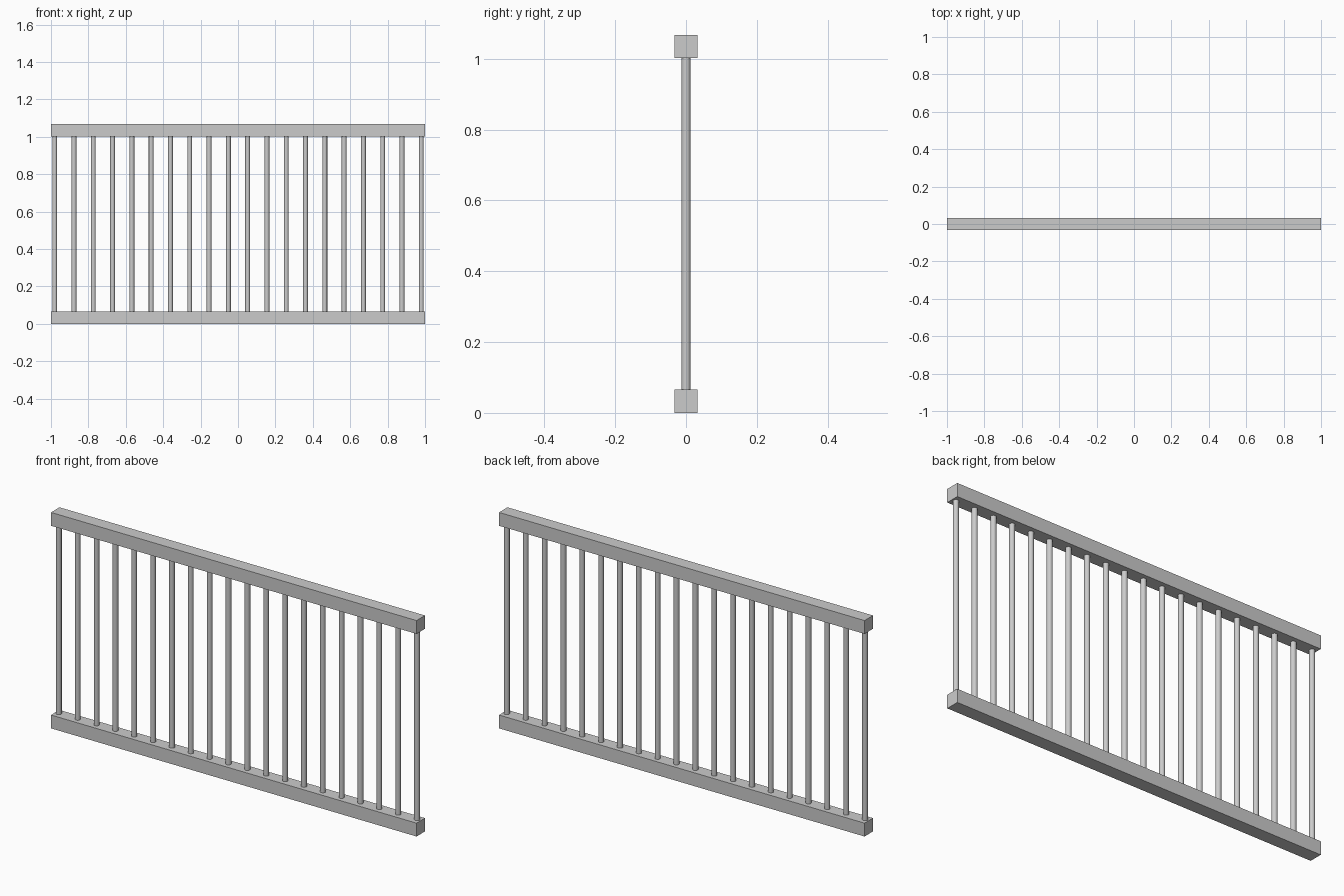
import bpy

if "Cube" in bpy.data.objects:
    bpy.data.objects.remove(bpy.data.objects["Cube"])

LENGTH, RAIL, HEIGHT = 2.0, 0.066, 1.068
COUNT, RADIUS, END_X = 20, 0.013, 0.98


def add_rail(name, z):
    bpy.ops.mesh.primitive_cube_add(size=1, location=(0, 0, z))
    ob = bpy.context.object
    ob.name = name
    ob.scale = (LENGTH, RAIL, RAIL)
    bpy.ops.object.transform_apply(location=False, rotation=False, scale=True)


# Square rails
add_rail("bottom_rail", RAIL / 2)
add_rail("top_rail", HEIGHT - RAIL / 2)

# Round balusters, evenly spaced between the rails
for i in range(COUNT):
    x = -END_X + 2 * END_X * i / (COUNT - 1)
    bpy.ops.mesh.primitive_cylinder_add(
        vertices=16, radius=RADIUS, depth=HEIGHT - 2 * RAIL,
        location=(x, 0, HEIGHT / 2))
    bpy.context.object.name = f"baluster_{i + 1:02d}"
    bpy.ops.object.shade_smooth_by_angle()
